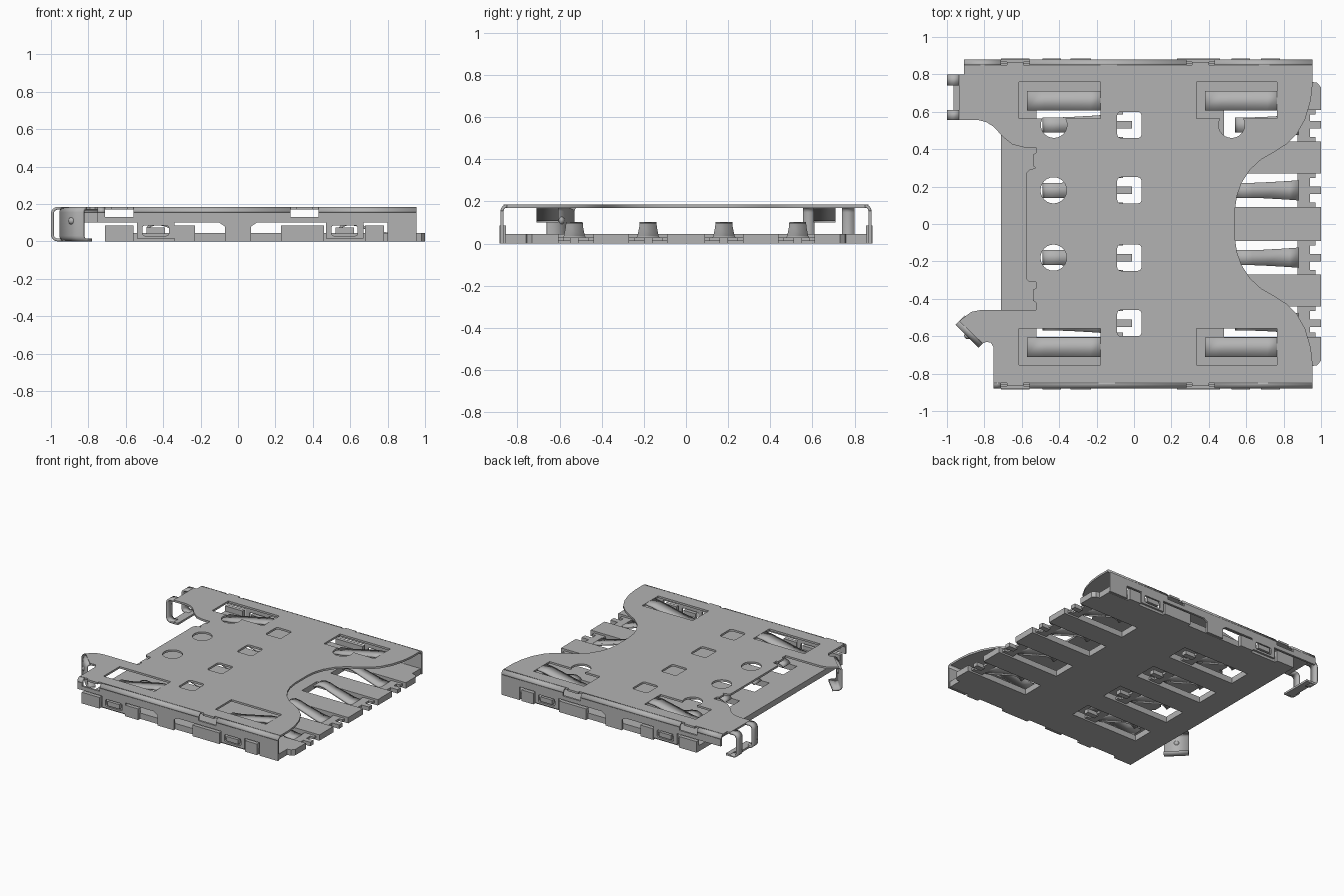
import bpy, math
from mathutils import Matrix, Vector

if "Cube" in bpy.data.objects:
    bpy.data.objects.remove(bpy.data.objects["Cube"])

T = 0.015  # sheet metal thickness
grey = bpy.data.materials.new("metal grey")
grey.use_nodes = True
COL = (0.45, 0.45, 0.45, 1)
grey.diffuse_color = COL
grey.node_tree.nodes["Principled BSDF"].inputs["Base Color"].default_value = COL


def finish(ob):
    ob.data.materials.clear()
    ob.data.materials.append(grey)
    bpy.ops.object.select_all(action='DESELECT')
    ob.select_set(True)
    bpy.context.view_layer.objects.active = ob
    bpy.ops.object.shade_smooth_by_angle(angle=math.radians(35))


def sheet(name, loops, thick, matrix):
    """Flat plate from an outline followed by hole outlines."""
    cu = bpy.data.curves.new(name, 'CURVE')
    cu.dimensions, cu.fill_mode, cu.extrude = '2D', 'BOTH', thick / 2
    for loop in loops:
        sp = cu.splines.new('POLY')
        sp.points.add(len(loop) - 1)
        for p, (x, y) in zip(sp.points, loop):
            p.co = (x, y, 0, 1)
        sp.use_cyclic_u = True
    ob = bpy.data.objects.new(name, cu)
    bpy.context.collection.objects.link(ob)
    ob.matrix_world = matrix
    bpy.ops.object.select_all(action='DESELECT')
    ob.select_set(True)
    bpy.context.view_layer.objects.active = ob
    bpy.ops.object.convert(target='MESH')
    finish(bpy.context.view_layer.objects.active)


def ribbon(name, stations, at, angle, thick=T):
    """Bent strip: stations are (distance, height, half width)."""
    vs = [(u, s * h, z) for u, z, h in stations for s in (-1, 1)]
    fs = [(2 * i, 2 * i + 2, 2 * i + 3, 2 * i + 1) for i in range(len(stations) - 1)]
    me = bpy.data.meshes.new(name)
    me.from_pydata(vs, [], fs)
    ob = bpy.data.objects.new(name, me)
    bpy.context.collection.objects.link(ob)
    ob.matrix_world = Matrix.Translation((*at, 0)) @ Matrix.Rotation(math.radians(angle), 4, 'Z')
    m = ob.modifiers.new("thickness", 'SOLIDIFY')
    m.thickness, m.offset, m.use_even_offset = thick, 0, True
    finish(ob)


def box(name, x0, x1, y0, y1, z0, z1):
    sheet(name, [rect(x0, x1, y0, y1)], z1 - z0, Matrix.Translation((0, 0, (z0 + z1) / 2)))


def rect(x0, x1, y0, y1):
    return [(x0, y0), (x1, y0), (x1, y1), (x0, y1)]


def arc(cx, cy, r, a0, a1, n):
    return [(cx + r * math.cos(math.radians(a0 + (a1 - a0) * i / n)),
             cy + r * math.sin(math.radians(a0 + (a1 - a0) * i / n))) for i in range(n + 1)]


def rounded(x0, x1, y0, y1, r):
    return (arc(x1 - r, y1 - r, r, 0, 90, 4) + arc(x0 + r, y1 - r, r, 90, 180, 4)
            + arc(x0 + r, y0 + r, r, 180, 270, 4) + arc(x1 - r, y0 + r, r, 270, 360, 4))


def down_bend(r, z, h):
    """Quarter bend turning from flat to vertical, ending at distance r."""
    return [(u, w, h) for u, w in reversed(arc(0, z - r, r, 0, 90, 6))]


ROWS = (-0.53, -0.18, 0.18, 0.53)
ZC = 0.1775

# Top cover plate
scoop = [(0.955, -0.75), (0.945, -0.66), (0.915, -0.56), (0.87, -0.48), (0.82, -0.43),
         (0.75, -0.385), (0.68, -0.345), (0.62, -0.29), (0.575, -0.22), (0.55, -0.15), (0.54, -0.08)]
outline = [(-0.75, -0.85), (0.955, -0.85)] + scoop + [(x, -y) for x, y in reversed(scoop)]
outline += [(0.955, 0.85), (-0.91, 0.85), (-0.91, 0.8), (-0.935, 0.8), (-0.935, 0.555), (-0.83, 0.555),
            (-0.79, 0.545), (-0.75, 0.52), (-0.7, 0.465), (-0.65, 0.425), (-0.59, 0.41),
            (-0.525, 0.41), (-0.525, 0.38), (-0.54, 0.37), (-0.54, 0.31), (-0.525, 0.3), (-0.56, 0.29),
            (-0.575, 0.275), (-0.575, -0.295), (-0.56, -0.31), (-0.525, -0.31), (-0.525, -0.345),
            (-0.54, -0.35), (-0.54, -0.41), (-0.525, -0.42), (-0.525, -0.46), (-0.82, -0.46),
            (-0.87, -0.47), (-0.91, -0.5), (-0.934, -0.519), (-0.809, -0.639), (-0.79, -0.63),
            (-0.765, -0.635), (-0.75, -0.66)]
holes = [arc(-0.43, y, 0.07, 0, 345, 23) for y in (-0.18, 0.18)]
holes += [rounded(-0.09, 0.04, y - 0.07, y + 0.07, 0.02) for y in ROWS]
SLOTS = ((-0.615, -0.18), (0.335, 0.765))
for x0, x1 in SLOTS:
    holes.append(rect(x0, x1, -0.755, -0.56))
    holes.append([(x1, 0.76), (x0, 0.76), (x0, 0.565)]
                 + arc(x0 + 0.187, 0.53, 0.07, 150, 390, 16) + [(x1, 0.565)])
sheet("cover_plate", [outline] + holes, T, Matrix.Translation((0, 0, ZC)))

# Sloping spring tongues in the cover slots
for x0, x1 in SLOTS:
    for s in (-1, 1):
        ribbon("cover_tongue", [(-0.01, ZC, 0.052), (0.05, 0.172, 0.052), (0.3, 0.118, 0.052),
                                (x1 - x0 - 0.045, 0.108, 0.052)], (x1, s * 0.658), 180)

# Folded side walls with rounded top edges, clip windows and lugs
for s, x0, side in ((-1, -0.75, "right"), (1, -0.91, "left")):
    wall = [(x0, 0.1), (-0.54, 0.1), (-0.54, 0.015), (-0.34, 0.015), (-0.34, 0.1), (-0.1, 0.1),
            (-0.07, 0.08), (-0.07, 0), (0.07, 0), (0.07, 0.08), (0.1, 0.1), (0.47, 0.1), (0.47, 0.015),
            (0.67, 0.015), (0.67, 0.1), (0.8, 0.1), (0.8, 0), (0.955, 0), (0.955, 0.155),
            (0.43, 0.155), (0.43, 0.13), (0.28, 0.13), (0.28, 0.155), (-0.56, 0.155), (-0.56, 0.13),
            (-0.71, 0.13), (-0.71, 0.155), (x0, 0.155)]
    windows = [rounded(x, x + 0.14, 0.03, 0.085, 0.012) for x in (-0.51, 0.5)]
    sheet(side + "_wall", [wall] + windows, T,
          Matrix.Translation((0, s * 0.8725, 0)) @ Matrix.Rotation(math.pi / 2, 4, 'X'))
    for a, b in ((x0, -0.71), (-0.56, 0.28), (0.43, 0.955)):
        ribbon(side + "_wall_bend", down_bend(0.0225, ZC, (b - a) / 2), ((a + b) / 2, s * 0.85), s * 90)
    for a, b in ((-0.71, -0.56), (0.28, 0.43)):
        box(side + "_crimp_tab", a + 0.03, b - 0.03, *sorted((s * 0.84, s * 0.865)), 0.17, 0.185)
    for a, b, z0, z1 in ((-0.71, -0.56, 0, 0.085), (-0.34, -0.23, 0, 0.085), (0.23, 0.46, 0, 0.085),
                         (0.68, 0.78, 0, 0.085), (-0.49, -0.39, 0.04, 0.075), (0.52, 0.62, 0.04, 0.075)):
        box(side + "_base_lug", a, b, *sorted((s * 0.855, s * 0.884)), z0, z1)

# Rear hook: two bent legs joined by a foot
for y0, y1 in ((0.555, 0.61), (0.74, 0.8)):
    h = (y1 - y0) / 2
    pts = [(0, ZC, h)] + [(u + 0.0275, z, h) for u, z, _ in down_bend(0.03, ZC, h)]
    pts += [(u + 0.0275, z, h) for u, z in arc(0, 0.0375, 0.03, 0, -90, 6)]
    ribbon("hook_leg", pts + [(0, 0.0075, h)], (-0.935, (y0 + y1) / 2), 180)
box("hook_foot", -0.965, -0.9, 0.555, 0.8, 0, T)

# Angled stop tab with a dimple
H = 0.087
tab = down_bend(0.0225, ZC, H) + [(u, z, H) for u, z in arc(-0.0005, 0.0305, 0.023, 0, -90, 5)]
ribbon("stop_tab", tab + [(-0.04, 0.0075, H)], (-0.8715, -0.579), 225)
bpy.ops.mesh.primitive_uv_sphere_add(segments=16, ring_count=8, radius=0.02, location=(-0.888, -0.596, 0.11))
bpy.context.object.name = "stop_dimple"
finish(bpy.context.object)

# Base tray with enclosed windows and open comb slots
def slot(y):
    if abs(y) < 0.3:
        return (0.09, 0.27) if y > 0 else (-0.27, -0.09)
    return (0.44, 0.61) if y > 0 else (-0.605, -0.44)


tray = [(-0.71, -0.86), (0.95, -0.86), (0.95, -0.76), (0.98, -0.755), (1.0, -0.73)]
for y in ROWS:
    a, b = slot(y)
    tray += [(1.0, a), (0.48, a), (0.48, b), (1.0, b)]
tray += [(1.0, 0.73), (0.98, 0.755), (0.95, 0.76), (0.95, 0.86), (-0.71, 0.86)]
sheet("base_tray", [tray] + [rect(-0.52, 0.05, *slot(y)) for y in ROWS], 0.045,
      Matrix.Translation((0, 0, 0.0225)))

# Spring contacts: crossbar foot, arched beam and solder tail
for x in (0.0, 1.03):
    for y in ROWS:
        a, b = slot(y)
        box("contact_foot", x - 0.155, x - 0.09, a, b, 0.012, 0.03)
        for s in (a, b - 0.025):
            box("contact_barb", x - 0.09, x - 0.06, s, s + 0.025, 0.012, 0.03)
        ribbon("contact_beam", [(0, 0.021, 0.055), (0.06, 0.03, 0.05), (0.2, 0.07, 0.042), (0.26, 0.09, 0.04),
                                (0.3, 0.095, 0.04), (0.33, 0.085, 0.04), (0.345, 0.07, 0.04)],
               (x - 0.14, y), 180)
        box("contact_tail", x - 0.1, x - 0.03 if x else -0.01, y - 0.02, y + 0.02, 0.0, 0.03)
